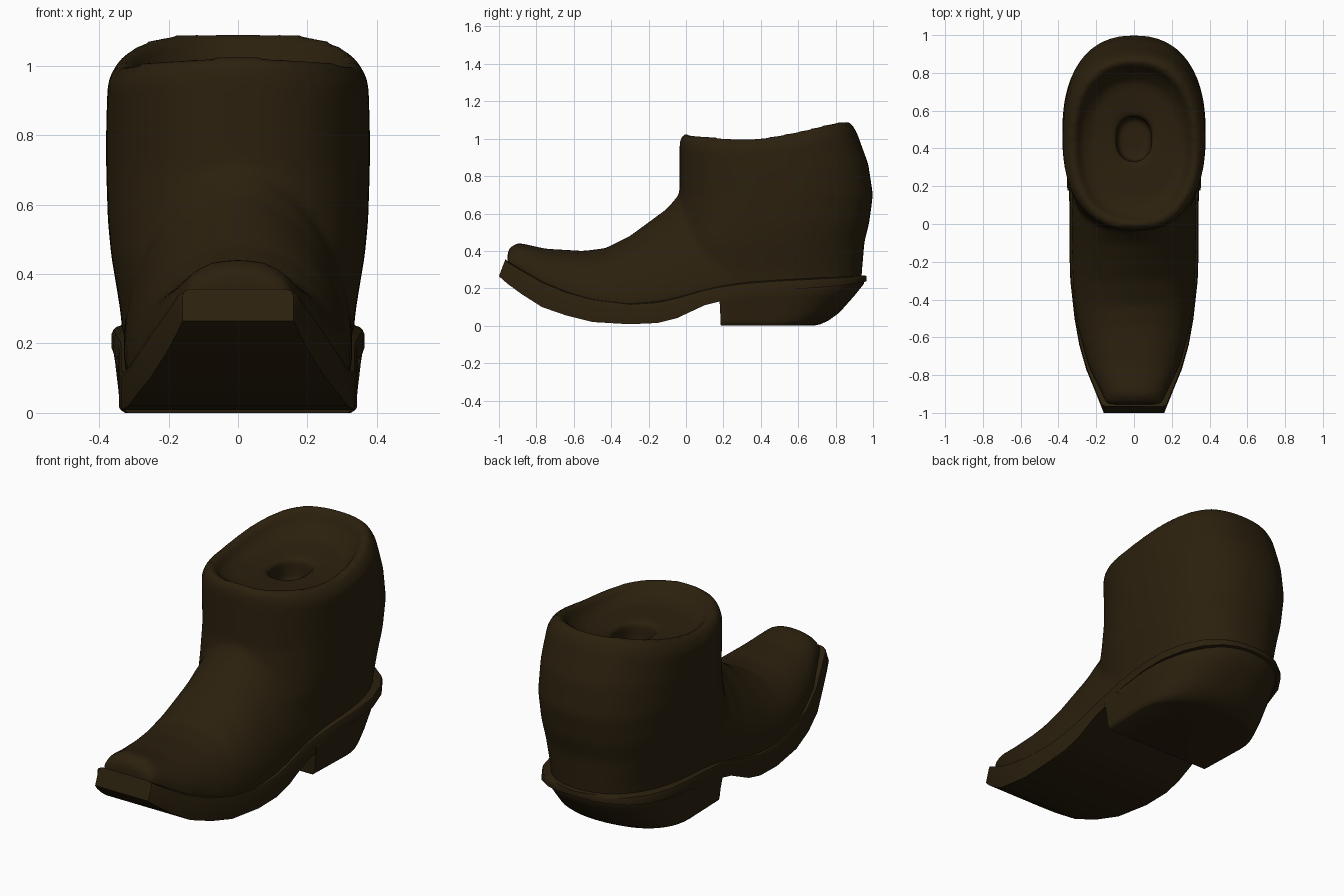
import bpy, bmesh, math

if "Cube" in bpy.data.objects:
    bpy.data.objects.remove(bpy.data.objects["Cube"])

leather = bpy.data.materials.new("dark brown leather")
leather.diffuse_color = (0.024, 0.0145, 0.0042, 1)
leather.use_nodes = True
leather.node_tree.nodes["Principled BSDF"].inputs["Base Color"].default_value = leather.diffuse_color


def loft(name, rings, angle=40):
    """Skin a list of closed rings, cap both ends."""
    bm = bmesh.new()
    vs = [[bm.verts.new(p) for p in r] for r in rings]
    n = len(rings[0])
    for a, b in zip(vs, vs[1:]):
        for i in range(n):
            j = (i + 1) % n
            bm.faces.new((a[i], a[j], b[j], b[i]))
    bm.faces.new(vs[0])
    bm.faces.new(vs[-1])
    bmesh.ops.recalc_face_normals(bm, faces=bm.faces)
    me = bpy.data.meshes.new(name)
    bm.to_mesh(me)
    bm.free()
    me.materials.append(leather)
    ob = bpy.data.objects.new(name, me)
    bpy.context.collection.objects.link(ob)
    bpy.ops.object.select_all(action='DESELECT')
    ob.select_set(True)
    bpy.context.view_layer.objects.active = ob
    bpy.ops.object.shade_smooth_by_angle(angle=math.radians(angle))
    return ob


def spow(v, p):
    return math.copysign(abs(v) ** p, v)


# Shaft: stacked ovals (z, front y, back y, half width, rim tilt), then down inside
def oval(z, yf, yb, w, tilt, n=48):
    ring = []
    for i in range(n):
        a = 2 * math.pi * i / n
        t = 0.5 + 0.5 * spow(math.sin(a), 2 / 2.35)
        back = min(1, max(0, (t - 0.4) / 0.54))
        dz = 0.025 * max(0, (0.4 - t) / 0.4) ** 2 + 0.09 * back ** 1.4
        ring.append((w * spow(math.cos(a), 2 / 2.35), yf + t * (yb - yf), z + tilt * dz))
    return ring


shaft = loft("shaft", [oval(*s) for s in (
    (.20, -.12, .935, .33, 0), (.30, -.12, .942, .34, 0), (.45, -.09, .955, .365, 0),
    (.55, -.06, .98, .375, 0), (.70, -.035, 1.0, .380, 0), (.82, -.035, .975, .380, .5),
    (.94, -.035, .915, .376, 1), (.985, -.028, .89, .352, 1), (1.003, -.002, .865, .328, 1),
    (.99, .02, .84, .302, 1), (.955, .045, .815, .28, .85), (.94, .12, .75, .23, .3),
    (.935, .33, .57, .095, 0), (.81, .335, .565, .09, 0))])


# Foot: arched sections along y (y, base z, top z, half width, roundness)
def arch(y, zb, zt, w, p=.9, n=32):
    pts = []
    for i in range(n + 1):
        a = math.pi * i / n
        pts.append((w * spow(math.cos(a), p), y, zb + (zt - zb) * abs(math.sin(a)) ** p))
    return pts + [(-w * .9, y, zb - .04), (w * .9, y, zb - .04)]


foot = loft("upper", [arch(*s) for s in (
    (-.955, .345, .385, .145), (-.945, .34, .415, .15), (-.90, .31, .445, .17),
    (-.75, .215, .412, .243), (-.55, .14, .40, .298), (-.43, .115, .415, .315),
    (-.30, .11, .48, .325, .98), (-.10, .135, .628, .33, 1.1), (-.04, .15, .70, .33, 1.15),
    (.05, .17, .76, .33, 1.15), (.20, .20, .76, .33, 1.1), (.40, .21, .60, .33, 1.1))])

# Merge shaft and foot into one smooth upper
shaft.select_set(True)
foot.select_set(True)
bpy.context.view_layer.objects.active = foot
bpy.ops.object.join()
rm = foot.modifiers.new("blend", 'REMESH')
rm.mode = 'VOXEL'
rm.voxel_size = 0.016
rm.use_smooth_shade = True
sm = foot.modifiers.new("soften", 'SMOOTH')
sm.factor = 0.5
sm.iterations = 8


# Sole with welt lip: (y, bottom z, top z, half width)
def slab(y, zb, zt, w):
    lean = 0.035 if y < -.99 else 0       # slanted toe end
    half = [(w, y, zb), (w, y + lean * .8, zt - .02), (w - .006, y + lean, zt - .006),
            (w - .022, y + lean, zt)]
    return half + [(-x, yy, z) for x, yy, z in reversed(half)]


loft("sole", [slab(*s) for s in (
    (-1.0, .265, .357, .16), (-.955, .225, .345, .178), (-.88, .17, .30, .208),
    (-.77, .10, .237, .253), (-.64, .055, .183, .29), (-.5, .02, .145, .315),
    (-.3, .008, .12, .337), (-.15, .015, .13, .342), (-.05, .04, .152, .342),
    (.1, .11, .195, .342), (.18, .13, .212, .345), (.32, .17, .232, .358),
    (.5, .19, .245, .365), (.65, .2, .253, .357), (.78, .21, .26, .318),
    (.87, .22, .265, .26), (.93, .23, .268, .18), (.955, .235, .268, .11),
    (.965, .238, .266, .04))])


# Heel block: D-shaped rings with a flat front, rising towards the back
def dring(z, yf, yb, w, rise=0, n=24):
    ym = .45
    ring = [(w * .975, yf, z)]
    for i in range(n + 1):
        s = abs(math.sin(math.pi * i / n)) ** .87
        ring.append((w * spow(math.cos(math.pi * i / n), .87), ym + (yb - ym) * s, z + rise * (.6 + .4 * s)))
    return ring + [(-w * .975, yf, z)]


loft("heel", [dring(*s) for s in (
    (0, .187, .68, .325), (.008, .185, .72, .337), (.03, .184, .765, .341),
    (.07, .183, .82, .345), (.125, .18, .90, .354, .035), (.15, .178, .952, .362, .075),
    (.17, .178, .95, .352, .08))], 50)
